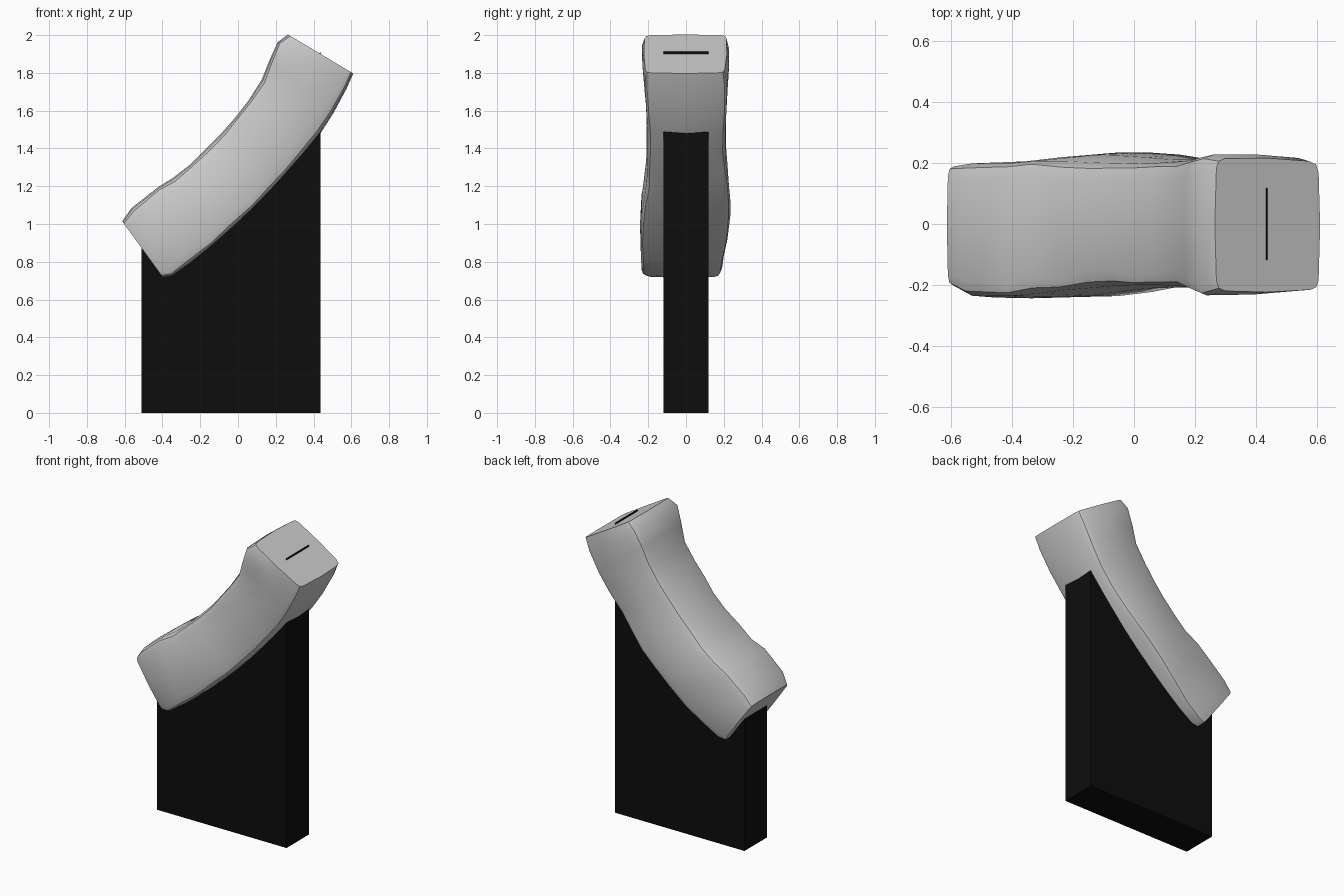
import bpy
import bmesh
import math
import random
from mathutils import Vector

random.seed(4)
cube = bpy.data.objects.get("Cube")
if cube:
    bpy.data.objects.remove(cube, do_unlink=True)


def material(name, value):
    mat = bpy.data.materials.new(name)
    mat.use_nodes = True
    colour = (value, value, value, 1)
    mat.diffuse_color = colour
    bsdf = mat.node_tree.nodes["Principled BSDF"]
    bsdf.inputs["Base Color"].default_value = colour
    bsdf.inputs["Roughness"].default_value = 0.8
    return mat


def finish(bm, name, mat):
    bmesh.ops.recalc_face_normals(bm, faces=bm.faces)
    mesh = bpy.data.meshes.new(name)
    bm.to_mesh(mesh)
    bm.free()
    mesh.materials.append(mat)
    obj = bpy.data.objects.new(name, mesh)
    bpy.context.collection.objects.link(obj)
    return obj


def ring(bm, low, high, front, back, radius, wobble):
    """Rounded four-sided cross-section; front and back are (low, high) widths."""
    low, high = Vector((low[0], 0, low[1])), Vector((high[0], 0, high[1]))
    up = (high - low).normalized()
    y = Vector((0, 1, 0))
    corners = [low + y * front[0], low + y * back[0],
               high + y * back[1], high + y * front[1]]
    verts = []
    for i, corner in enumerate(corners):
        before = (corners[i - 1] - corner).normalized()
        after = (corners[(i + 1) % 4] - corner).normalized()
        r = radius * random.uniform(1 - wobble, 1 + wobble)
        for p in (corner + before * r, corner + (before + after) * r * 0.27,
                  corner + after * r):
            verts.append(bm.verts.new(p))
        # softly bowed middle of each side
        middle = (corner + corners[(i + 1) % 4]) / 2
        outward = (up * (-1 if i == 0 else 1)) if i % 2 == 0 else y * (1 if i == 1 else -1)
        verts.append(bm.verts.new(middle + outward * 0.006))
    return verts


# Curved stone: low point, high point, front (low, high) y, back (low, high) y
stations = [
    ((-.40, .72), (-.61, 1.01), (-.22, -.20), (.18, .19)),
    ((-.35, .73), (-.56, 1.08), (-.235, -.235), (.19, .20)),
    ((-.25, .80), (-.42, 1.19), (-.24, -.235), (.20, .20)),
    ((-.14, .89), (-.34, 1.24), (-.24, -.225), (.22, .205)),
    ((-.02, .995), (-.25, 1.31), (-.24, -.215), (.24, .20)),
    ((.08, 1.09), (-.16, 1.40), (-.225, -.205), (.24, .195)),
    ((.17, 1.18), (-.08, 1.48), (-.21, -.20), (.23, .195)),
    ((.26, 1.28), (-.01, 1.56), (-.205, -.20), (.215, .195)),
    ((.34, 1.37), (.06, 1.65), (-.205, -.20), (.21, .20)),
    ((.43, 1.48), (.13, 1.76), (-.205, -.205), (.21, .205)),
    ((.50, 1.59), (.17, 1.86), (-.21, -.22), (.215, .215)),
    ((.57, 1.72), (.215, 1.96), (-.215, -.235), (.215, .23)),
    ((.605, 1.80), (.27, 2.00), (-.215, -.22), (.205, .215)),
]
bm = bmesh.new()
rings = []
last = len(stations) - 1
for i, (low, high, front, back) in enumerate(stations):
    end = i in (0, last)
    rings.append(ring(bm, low, high, front, back, .035 if end else .045, .15 if end else .4))
for a, b in zip(rings, rings[1:]):
    for k in range(len(a)):
        n = (k + 1) % len(a)
        bm.faces.new((a[k], a[n], b[n], b[k]))
for loop in (rings[0], rings[-1]):
    bm.faces.new(loop)
bmesh.ops.triangulate(bm, faces=bm.faces)
stone = finish(bm, "curved_stone", material("pale grey stone", .6))
bpy.ops.object.select_all(action="DESELECT")
stone.select_set(True)
bpy.context.view_layer.objects.active = stone
bpy.ops.object.shade_smooth_by_angle(angle=math.radians(40))

# Upright stand: its slanted top runs inside the stone, one edge just emerging
bm = bmesh.new()
profile = [(-.51, 0), (.437, 0), (.437, 1.913), (.425, 1.89), (-.51, .95)]
face = bm.faces.new([bm.verts.new((x, -.118, z)) for x, z in profile])
side = bmesh.ops.extrude_face_region(bm, geom=[face])
bmesh.ops.translate(bm, vec=(0, .236, 0),
                    verts=[v for v in side["geom"] if isinstance(v, bmesh.types.BMVert)])
finish(bm, "stand", material("matt black", .004))
